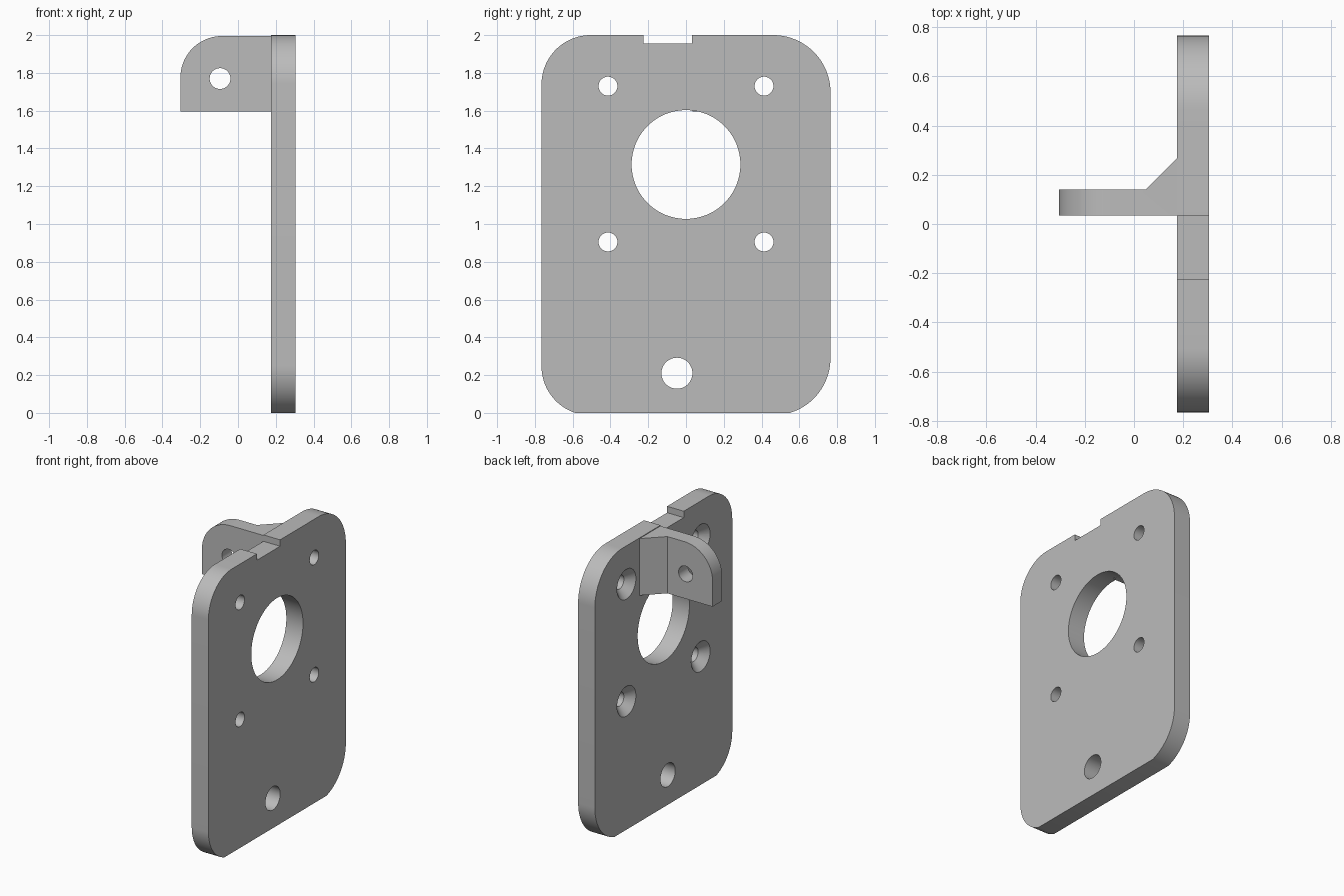
import bpy, bmesh
from math import pi, cos, sin, acos, asin
from mathutils import Vector

cube = bpy.data.objects.get("Cube")
if cube:
    bpy.data.objects.remove(cube, do_unlink=True)

grey = bpy.data.materials.new("plain_grey")
grey.use_nodes = True
colour = (0.5, 0.5, 0.5, 1)
grey.diffuse_color = colour
grey.node_tree.nodes["Principled BSDF"].inputs["Base Color"].default_value = colour

# Axis helpers: place a flat (a, b) point at depth d along the extrusion axis
PLACE = {
    "x": lambda a, b, d: Vector((d, a, b)),
    "y": lambda a, b, d: Vector((a, d, b)),
    "z": lambda a, b, d: Vector((a, b, d)),
}


def loft(name, axis, rings):
    """Closed solid through matching outlines, each given as (depth, points)."""
    bm = bmesh.new()
    loops = [[bm.verts.new(PLACE[axis](a, b, d)) for a, b in pts] for d, pts in rings]
    n = len(loops[0])
    for lo, hi in zip(loops, loops[1:]):
        for i in range(n):
            j = (i + 1) % n
            bm.faces.new((lo[i], lo[j], hi[j], hi[i]))
    bm.faces.new(loops[0])
    bm.faces.new(loops[-1])
    bmesh.ops.recalc_face_normals(bm, faces=bm.faces)
    mesh = bpy.data.meshes.new(name)
    bm.to_mesh(mesh)
    bm.free()
    obj = bpy.data.objects.new(name, mesh)
    bpy.context.collection.objects.link(obj)
    mesh.materials.append(grey)
    return obj


def prism(name, axis, pts, d0, d1):
    return loft(name, axis, [(d0, pts), (d1, pts)])


def arc(a, b, r, start, end, n=20):
    return [(a + r * cos(start + (end - start) * i / n),
             b + r * sin(start + (end - start) * i / n)) for i in range(n + 1)]


def circle(a, b, r, n=64):
    return arc(a, b, r, 0, 2 * pi, n)[:-1]


def rect(a0, a1, b0, b1):
    return [(a0, b0), (a1, b0), (a1, b1), (a0, b1)]


def combine(target, tool, operation):
    mod = target.modifiers.new("combine", "BOOLEAN")
    mod.operation, mod.solver, mod.object = operation, "EXACT", tool
    bpy.ops.object.select_all(action="DESELECT")
    bpy.context.view_layer.objects.active = target
    target.select_set(True)
    bpy.ops.object.modifier_apply(modifier=mod.name)
    bpy.data.objects.remove(tool, do_unlink=True)


# Plate: rounded outline whose lower corner arcs are clipped by the flat base
BACK, FACE, HALF = 0.175, 0.305, 0.765
R, L = 0.303, 0.26
low_r, low_l = 0.29, 0.247
outline = (arc(HALF - R, low_r, R, -asin(low_r / R), 0)
           + arc(HALF - R, 2 - R, R, 0, pi / 2)
           + arc(L - HALF, 2 - L, L, pi / 2, pi)
           + arc(L - HALF, low_l, L, pi, pi + asin(low_l / L)))
plate = prism("mounting_plate", "x", outline, BACK, FACE)

# Notch in the top edge, main bore and lower hole
for pts in (rect(-0.225, 0.033, 1.955, 2.1),
            circle(0, 1.315, 0.288, 96),
            circle(-0.048, 0.21, 0.082)):
    combine(plate, prism("cutter", "x", pts, 0, 0.5), "DIFFERENCE")

# Four screw holes, countersunk on the bracket side
for y in (-0.413, 0.413):
    for z in (0.905, 1.73):
        rings = [(d, circle(y, z, r, 48)) for d, r in
                 ((BACK - 0.02, 0.125), (BACK + 0.055, 0.05), (0.4, 0.05))]
        combine(plate, loft("cutter", "x", rings), "DIFFERENCE")

# Ear: plan shape with gusset, trimmed to a rounded side profile
plan = [(-0.305, 0.035), (0.2, 0.035), (0.2, 0.268), (BACK, 0.268),
        (0.048, 0.14), (-0.305, 0.14)]
ear = prism("ear", "z", plan, 1.595, 1.995)
side = [(-0.305, 1.5), (0.4, 1.5), (0.4, 1.995)] + arc(-0.085, 1.775, 0.22, pi / 2, pi)
combine(ear, prism("cutter", "y", side, -0.2, 0.5), "INTERSECT")
combine(ear, prism("cutter", "y", circle(-0.095, 1.77, 0.055), -0.2, 0.5), "DIFFERENCE")
combine(plate, ear, "UNION")

bpy.context.view_layer.objects.active = plate
plate.select_set(True)
bpy.ops.object.shade_smooth_by_angle(angle=pi / 9)
